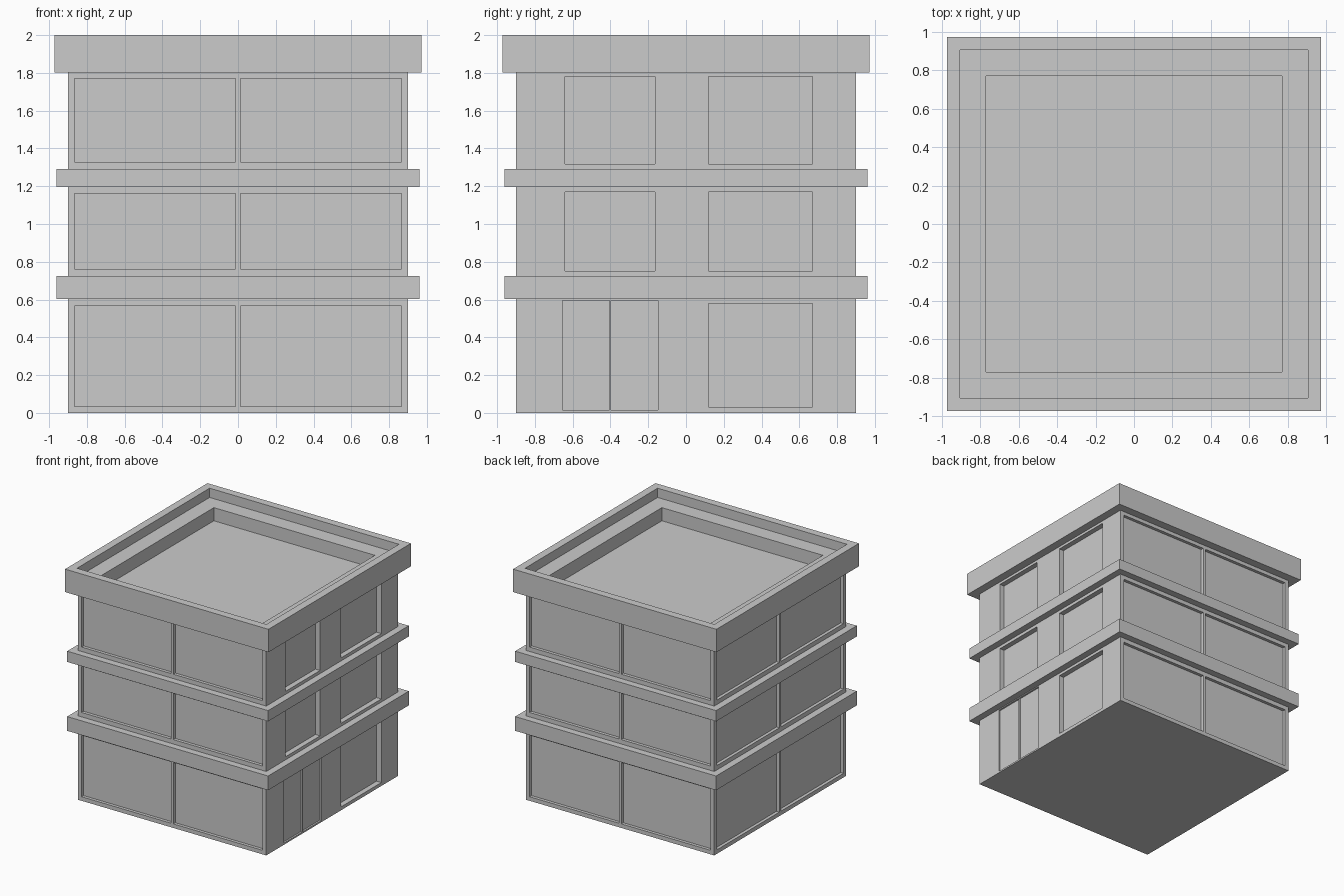
import bpy, bmesh
from mathutils import Matrix, Vector
from math import pi

if "Cube" in bpy.data.objects:
    bpy.data.objects.remove(bpy.data.objects["Cube"])


def finish(bm, name):
    bmesh.ops.recalc_face_normals(bm, faces=bm.faces)
    mesh = bpy.data.meshes.new(name)
    bm.to_mesh(mesh)
    bm.free()
    ob = bpy.data.objects.new(name, mesh)
    bpy.context.collection.objects.link(ob)
    return ob


def add_box(bm, lo, hi, rot=0.0):
    lo, hi = Vector(lo), Vector(hi)
    size = hi - lo
    mat = Matrix.Rotation(rot, 4, 'Z') @ Matrix.Translation((lo + hi) / 2) @ Matrix.Diagonal((*size, 1))
    bmesh.ops.create_cube(bm, size=1, matrix=mat)


def box(name, half, z0, z1):
    bm = bmesh.new()
    add_box(bm, (-half, -half, z0), (half, half, z1))
    return finish(bm, name)


WALL = 0.9


def recess(bm, u0, u1, z0, z1, depth, rot):
    # cutter against the front wall, turned about z to reach another wall
    add_box(bm, (u0, -WALL - 0.1, z0), (u1, -WALL + depth, z1), rot)


# Main block with recessed windows and doors
body = box("building_body", WALL, 0, 1.803)
cut = bmesh.new()

# Two wide windows per storey on front, back and left
for rot in (0, pi, -pi / 2):
    for z0, z1 in ((0.035, 0.565), (0.763, 1.162), (1.328, 1.77)):
        for u0, u1 in ((-0.865, -0.012), (0.012, 0.865)):
            recess(cut, u0, u1, z0, z1, 0.027, rot)

# Smaller, deeper windows on the right
for z0, z1 in ((0.752, 1.17), (1.317, 1.78)):
    recess(cut, -0.64, -0.165, z0, z1, 0.045, pi / 2)
for z0, z1 in ((0.03, 0.578), (0.752, 1.17), (1.317, 1.78)):
    recess(cut, 0.12, 0.67, z0, z1, 0.045, pi / 2)

# Double door on the right
for u0, u1 in ((-0.655, -0.405), (-0.397, -0.147)):
    recess(cut, u0, u1, 0.014, 0.594, 0.015, pi / 2)

cutter = finish(cut, "opening_cutter")
mod = body.modifiers.new("openings", 'BOOLEAN')
mod.operation = 'DIFFERENCE'
mod.solver = 'EXACT'
mod.object = cutter
bpy.context.view_layer.objects.active = body
bpy.ops.object.modifier_apply(modifier=mod.name)
bpy.data.objects.remove(cutter)

# Floor bands
box("lower_band", 0.96, 0.602, 0.725)
box("upper_band", 0.96, 1.197, 1.29)

# Stepped roof tray: square rings from the underside to the sunken floor
bm = bmesh.new()
profile = [(0.972, 1.802), (0.972, 2.0), (0.905, 2.0), (0.905, 1.92), (0.77, 1.92), (0.77, 1.806)]
rings = [[bm.verts.new((sx * h, sy * h, z)) for sx, sy in ((-1, -1), (1, -1), (1, 1), (-1, 1))]
         for h, z in profile]
for a, b in zip(rings, rings[1:]):
    for i in range(4):
        j = (i + 1) % 4
        bm.faces.new((a[i], a[j], b[j], b[i]))
bm.faces.new(rings[0])
bm.faces.new(rings[-1])
finish(bm, "roof_parapet")
